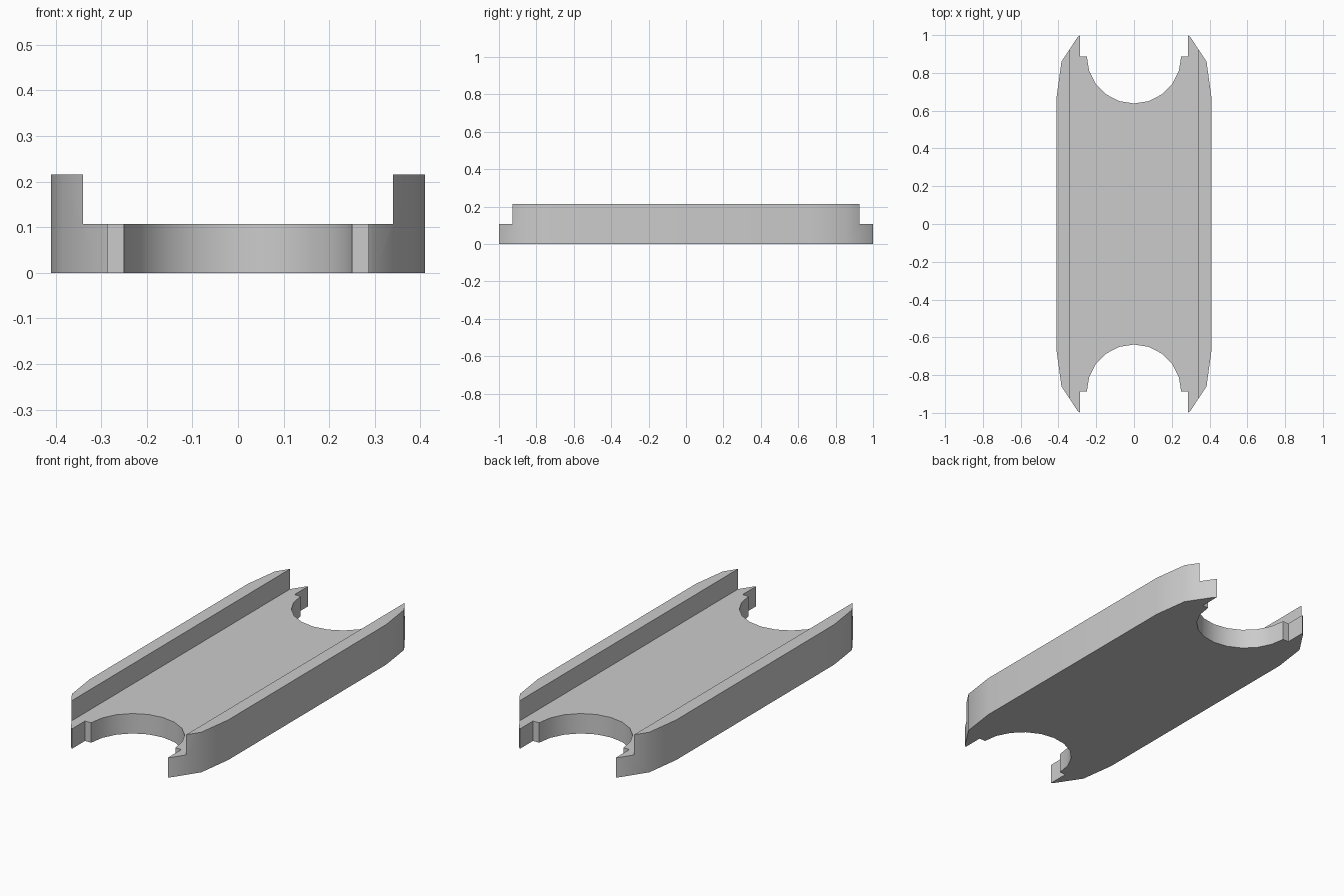
import bpy
import bmesh
from math import sin, cos, radians

HEIGHT, FLOOR = 0.215, 0.107
RAIL_X = 0.34          # inner face of the side rails
NOTCH_R, NOTCH_Y = 0.25, 0.888

cube = bpy.data.objects.get("Cube")
if cube:
    bpy.data.objects.remove(cube, do_unlink=True)

grey = bpy.data.materials.new("plain grey")
grey.use_nodes = True
colour = (0.6, 0.6, 0.6, 1)
grey.diffuse_color = colour
grey.node_tree.nodes["Principled BSDF"].inputs["Base Color"].default_value = colour


def prism(name, outline, low, high):
    """Extrude a flat outline between two heights."""
    bm = bmesh.new()
    face = bm.faces.new([bm.verts.new((x, y, low)) for x, y in outline])
    top = bmesh.ops.extrude_face_region(bm, geom=[face])["geom"]
    verts = [v for v in top if isinstance(v, bmesh.types.BMVert)]
    bmesh.ops.translate(bm, verts=verts, vec=(0, 0, high - low))
    bmesh.ops.recalc_face_normals(bm, faces=bm.faces)
    mesh = bpy.data.meshes.new(name)
    bm.to_mesh(mesh)
    bm.free()
    mesh.materials.append(grey)
    obj = bpy.data.objects.new(name, mesh)
    bpy.context.collection.objects.link(obj)
    return obj


# Quarter outline: round end notch, step, pointed tip, curved shoulder
quarter = [(NOTCH_R * sin(radians(a)), NOTCH_Y - NOTCH_R * cos(radians(a)))
           for a in range(0, 91, 18)]
quarter += [(0.286, NOTCH_Y), (0.286, 1.0), (0.30, 0.987), (0.384, 0.86), (0.41, 0.67)]

# Mirror to the full outline
half = quarter + [(x, -y) for x, y in reversed(quarter)]
outline = half + [(-x, y) for x, y in reversed(half[1:-1])]
tray = prism("channel_tray", outline, 0, HEIGHT)

# Cut the long channel between the rails
cutter = prism("channel_cutter", [(-RAIL_X, -1.2), (RAIL_X, -1.2), (RAIL_X, 1.2), (-RAIL_X, 1.2)],
               FLOOR, HEIGHT + 0.2)
cutter.hide_render = True
cut = tray.modifiers.new("channel", "BOOLEAN")
cut.operation = "DIFFERENCE"
cut.solver = "EXACT"
cut.object = cutter

bpy.ops.object.select_all(action="DESELECT")
tray.select_set(True)
bpy.context.view_layer.objects.active = tray
bpy.ops.object.modifier_apply(modifier=cut.name)
bpy.data.objects.remove(cutter, do_unlink=True)
bpy.ops.object.shade_smooth_by_angle(angle=radians(30))
